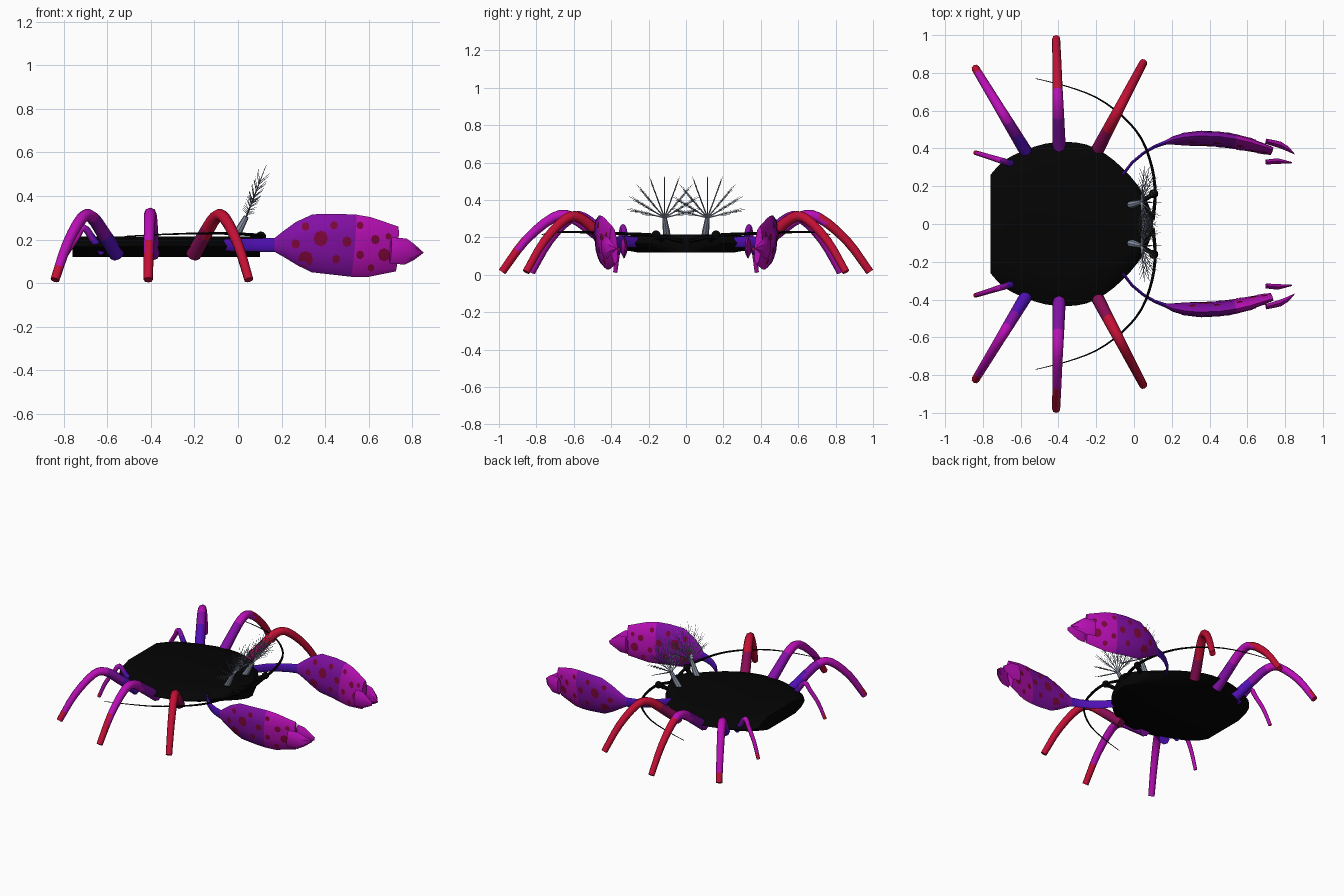
import bpy, bmesh, math
from mathutils import Vector
from mathutils.bvhtree import BVHTree

if "Cube" in bpy.data.objects:
    bpy.data.objects.remove(bpy.data.objects["Cube"])

COLOURS = {
    "black": (.0012, .0012, .0012), "grey": (.27, .31, .4), "indigo": (.08, .005, .46),
    "purple": (.23, .005, .38), "magenta": (.5, .005, .48), "crimson": (.55, .005, .035),
    "wine": (.25, .004, .09), "spot_maroon": (.22, .002, .045)}
NAMES = list(COLOURS)
MATS = []
for n, c in COLOURS.items():
    m = bpy.data.materials.new(n)
    m.diffuse_color = (*c, 1)
    m.use_nodes = True
    m.node_tree.nodes["Principled BSDF"].inputs["Base Color"].default_value = m.diffuse_color
    MATS.append(m)


def finish(name, bm, rule, angle=40):
    """Turn a bmesh into an object; rule is a colour name or a function of the face."""
    bmesh.ops.recalc_face_normals(bm, faces=bm.faces)
    bm.normal_update()
    used = []
    for f in bm.faces:
        col = rule if isinstance(rule, str) else rule(f)
        if col not in used:
            used.append(col)
        f.material_index = used.index(col)
    me = bpy.data.meshes.new(name)
    bm.to_mesh(me)
    bm.free()
    for col in used:
        me.materials.append(MATS[NAMES.index(col)])
    ob = bpy.data.objects.new(name, me)
    bpy.context.collection.objects.link(ob)
    bpy.ops.object.select_all(action='DESELECT')
    ob.select_set(True)
    bpy.context.view_layer.objects.active = ob
    bpy.ops.object.shade_smooth_by_angle(angle=math.radians(angle))
    return ob


def sweep(bm, pts, radii, ref, sides=8):
    """Capped tube along pts; radii are (along ref, across) pairs."""
    pts = [Vector(p) for p in pts]
    rings = []
    for i, p in enumerate(pts):
        t = (pts[min(i + 1, len(pts) - 1)] - pts[max(i - 1, 0)]).normalized()
        u = Vector(ref) - t * t.dot(Vector(ref))
        u.normalize()
        v = t.cross(u)
        ru, rv = radii[i]
        rings.append([bm.verts.new(p + u * ru * math.cos(a) + v * rv * math.sin(a))
                      for a in (math.tau * k / sides for k in range(sides))])
    for a, b in zip(rings, rings[1:]):
        for k in range(sides):
            j = (k + 1) % sides
            bm.faces.new((a[k], a[j], b[j], b[k]))
    bm.faces.new(rings[0])
    bm.faces.new(rings[-1])


def spline(pts, steps=3):
    """Catmull-Rom curve through the points."""
    P = [Vector(p) for p in pts]
    P = [P[0] * 2 - P[1]] + P + [P[-1] * 2 - P[-2]]
    out = []
    for i in range(1, len(P) - 2):
        a, b, c, d = P[i - 1:i + 3]
        for k in range(steps):
            t = k / steps
            out.append(.5 * (2 * b + (c - a) * t + (2 * a - 5 * b + 4 * c - d) * t * t
                             + (3 * b - a - 3 * c + d) * t ** 3))
    return out + [P[-2]]


def taper(n, a, b):
    return [(a + (b - a) * i / (n - 1),) * 2 for i in range(n)]


# shell: smooth outline stacked in layers, narrowed sideways above and below
half = spline([(-.76, .26, 0), (-.69, .335, 0), (-.58, .39, 0), (-.47, .425, 0), (-.36, .435, 0),
               (-.25, .42, 0), (-.15, .37, 0), (-.06, .295, 0), (.02, .205, 0), (.07, .12, 0),
               (.1, .04, 0)], 2)
outline = [(p.x, p.y) for p in half] + [(p.x, -p.y) for p in reversed(half)]
bm = bmesh.new()
layers = [[bm.verts.new((x, y * s, z)) for x, y in outline]
          for z, s in ((.12, .6), (.14, .86), (.168, 1), (.195, .86), (.215, .6))]
for a, b in zip(layers, layers[1:]):
    for k in range(len(a)):
        j = (k + 1) % len(a)
        bm.faces.new((a[k], a[j], b[j], b[k]))
bm.faces.new(layers[0])
bm.faces.new(layers[-1])
finish("shell", bm, "black")

# leg table: name, start xy, end xy, base and tip radius, height scale
LEGS = [("front_leg", (-.205, .37), (.05, .855), .035, .021, 1),
        ("middle_leg", (-.395, .36), (-.412, .983), .036, .021, 1.02),
        ("hind_leg", (-.555, .355), (-.84, .825), .035, .021, 1),
        ("small_rear_leg", (-.62, .31), (-.84, .378), .019, .012, .68)]
ARCH = [(0, .13), (.2, .22), (.4, .302), (.56, .3), (.8, .18), (1, .015)]


def leg_rule(name, a, b):
    d = b - a

    def rule(f):
        t = (f.calc_center_median() - a).dot(d) / d.length_squared
        if name == "front_leg":
            return "wine" if t < .25 else "crimson"
        if name == "middle_leg":
            if t < .3:
                return "purple"
            return "crimson" if t > (.6 if d.y > 0 else .85) else "magenta"
        if t < .22:
            return "indigo"
        return "purple" if t < .4 else "magenta" if t < .96 else "crimson"
    return rule


# claw spots as (x, z, radius) on both faces of the palm
SPOTS = [(.38, .205, .033), (.265, .18, .02), (.31, .26, .018), (.44, .265, .018),
         (.31, .11, .034), (.38, .07, .026), (.45, .11, .018), (.5, .19, .022),
         (.56, .265, .016), (.56, .13, .018), (.61, .07, .016), (.63, .2, .02),
         (.67, .13, .028), (.69, .215, .014)]
# palm sections: x, y, z, half height, half thickness
PALM = [(-.06, .26, .175, .028, .008), (-.01, .325, .175, .029, .008), (.05, .375, .175, .03, .008),
        (.11, .41, .175, .031, .009), (.17, .432, .175, .033, .012), (.21, .441, .178, .06, .022),
        (.27, .449, .181, .1, .032), (.34, .452, .183, .133, .037), (.45, .448, .178, .14, .038),
        (.53, .437, .172, .143, .037), (.6, .423, .165, .138, .034), (.73, .387, .157, .103, .02)]


def claw_rule(f):
    x = f.calc_center_median().x
    return "indigo" if x < .18 else "purple" if x < .52 else "magenta"


for s, side in ((1, "left"), (-1, "right")):
    # legs
    for name, a, b, r0, r1, h in LEGS:
        a, b = Vector((a[0], a[1] * s, 0)), Vector((b[0], b[1] * s, 0))
        path = spline([a.lerp(b, t) + Vector((0, 0, max(z * h, .015) + (.05 if h < .7 and t < .5 else 0)))
                       for t, z in ARCH])
        bm = bmesh.new()
        sweep(bm, path, taper(len(path), r0, r1), (b - a).cross(Vector((0, 0, 1))).normalized())
        finish(f"{side}_{name}", bm, leg_rule(name, a, b), 50)

    # claw arm and palm
    bm = bmesh.new()
    sweep(bm, [(x, y * s, z) for x, y, z, h, w in PALM], [(h, w) for *_, h, w in PALM], (0, 0, 1), 10)
    for v in bm.verts:
        if v.co.x > .19:
            v.co.y += s * .1 * (v.co.z - .17)
    bmesh.ops.recalc_face_normals(bm, faces=bm.faces)
    tree = BVHTree.FromBMesh(bm)
    finish(f"{side}_claw", bm, claw_rule, 50)

    # spots laid on both claw faces
    bm = bmesh.new()
    for face in (1, -1):
        for x, z, r in SPOTS:
            ring = []
            for k in range(9):
                q = r if k else 0
                o = Vector((x + q * math.cos(k * math.tau / 8), face * 2,
                            z + q * 1.1 * math.sin(k * math.tau / 8)))
                o.y += s * .44
                hit, nor, _, _ = tree.ray_cast(o, Vector((0, -face, 0)))
                if hit:
                    ring.append(bm.verts.new(hit + Vector((0, face * .0025, 0))))
            if len(ring) == 9:
                for k in range(8):
                    bm.faces.new((ring[0], ring[1 + k], ring[1 + (k + 1) % 8]))
    finish(f"{side}_claw_spots", bm, "spot_maroon")

    # pincer fingers
    bm = bmesh.new()
    sweep(bm, [(.7, .438 * s, .15), (.77, .42 * s, .145), (.81, .4 * s, .142), (.85, .37 * s, .14)],
          [(.06, .016), (.06, .02), (.035, .015), (.002, .002)], (0, 0, 1), 6)
    sweep(bm, [(.7, .328 * s, .15), (.76, .333 * s, .145), (.835, .325 * s, .14)],
          [(.06, .015), (.058, .017), (.012, .004)], (0, 0, 1), 6)
    finish(f"{side}_pincer", bm, "magenta", 30)

    # eye
    bm = bmesh.new()
    bmesh.ops.create_uvsphere(bm, u_segments=12, v_segments=8, radius=.024)
    bmesh.ops.translate(bm, verts=bm.verts, vec=(.105, .16 * s, .213))
    sweep(bm, [(.04, .12 * s, .18), (.105, .16 * s, .21)], [(.015, .015)] * 2, (0, 0, 1), 6)
    finish(f"{side}_eye", bm, "black")

    # antenna
    bm = bmesh.new()
    path = spline([(x, y * s, z) for x, y, z in
                   ((.1, .02, .18), (.112, .16, .21), (.095, .3, .218), (.04, .45, .224), (-.06, .57, .228),
                    (-.2, .67, .228), (-.36, .73, .223), (-.52, .77, .215))])
    sweep(bm, path, taper(len(path), .011, .002), (0, 0, 1), 6)
    finish(f"{side}_antenna", bm, "black")

    # feeding fan: stalk, spread spines and fine barbs
    bm = bmesh.new()
    root = Vector((.038, .115 * s, .305))
    sweep(bm, [(-.03, .1 * s, .19), (.0, .105 * s, .235), root], [(.019,) * 2, (.019,) * 2, (.012,) * 2],
          (0, 1, 0))
    up, out = Vector((.36, 0, .93)), Vector((0, 1, 0))
    normal = up.cross(out)
    for k in range(9):
        ang = math.radians(-76 + 19 * k)
        d = up * math.cos(ang) + out * math.sin(ang)
        L = .19 + .065 * math.cos(ang)
        sweep(bm, [root, root + d * L * .5, root + d * L], [(.004,) * 2, (.003,) * 2, (.001,) * 2], normal, 4)
        for j in range(4):
            p = root + d * L * (.25 + .14 * j)
            for q in (1, -1):
                e = (d * .88 + normal * q * .47) * .06
                sweep(bm, [p, p + e], [(.002,) * 2, (.0008,) * 2], d.cross(normal), 3)
    finish(f"{side}_feeding_fan", bm, "grey")
